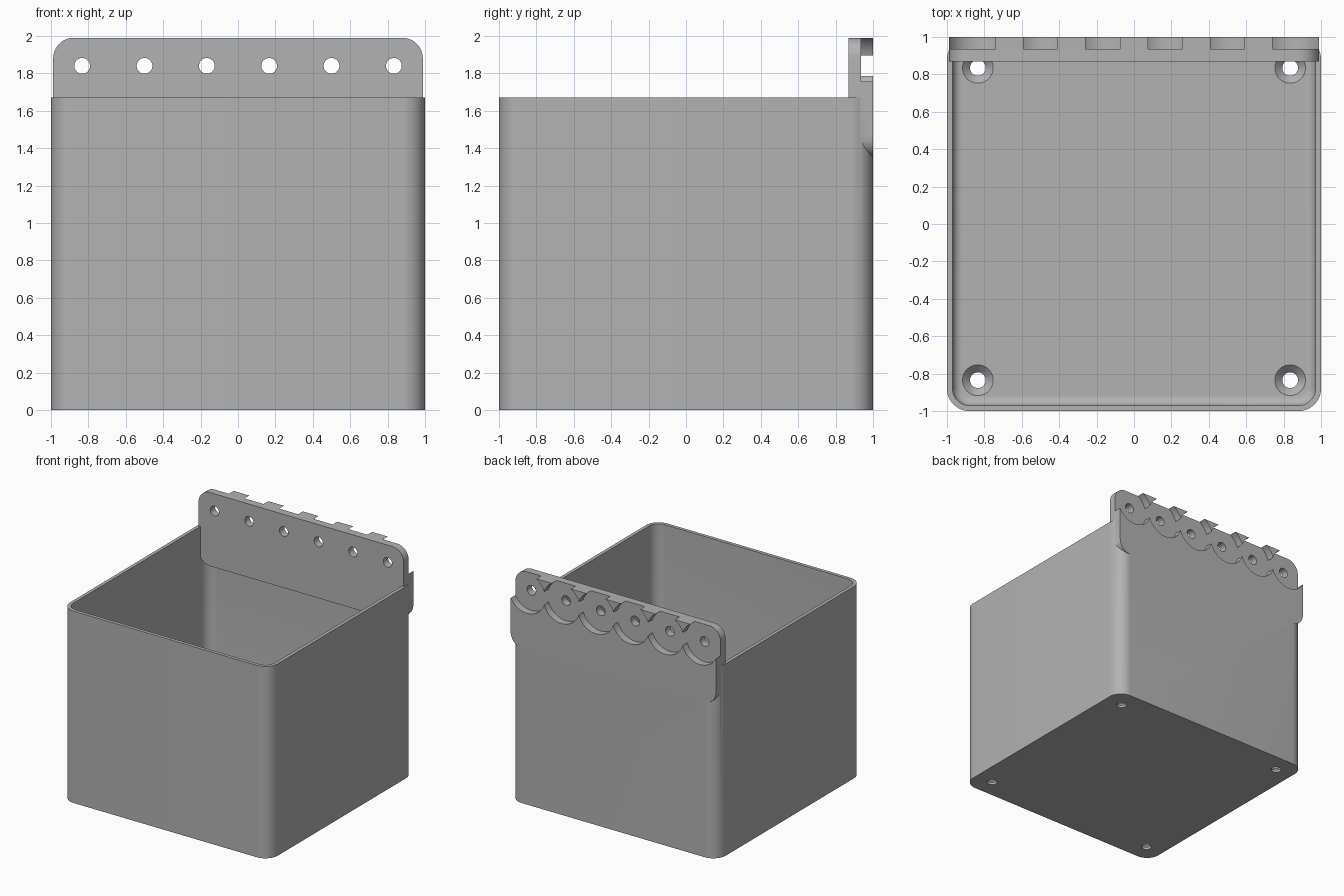
import bpy, bmesh
from math import sin, cos, pi, radians

cube = bpy.data.objects.get("Cube")
if cube:
    bpy.data.objects.remove(cube, do_unlink=True)

grey = bpy.data.materials.new("plain grey")
grey.use_nodes = True
colour = (0.45, 0.45, 0.45, 1)
grey.diffuse_color = colour
grey.node_tree.nodes["Principled BSDF"].inputs["Base Color"].default_value = colour


def rounded_rect(hx, hy, r, steps=12):
    """Outline of a rounded rectangle, counter-clockwise."""
    pts = []
    for k, (sx, sy) in enumerate([(1, 1), (-1, 1), (-1, -1), (1, -1)]):
        for i in range(steps + 1):
            a = (k + i / steps) * pi / 2
            pts.append((sx * (hx - r) + r * cos(a), sy * (hy - r) + r * sin(a)))
    return pts


def circle(cx, cy, r, n=48):
    return [(cx + r * cos(2 * pi * i / n), cy + r * sin(2 * pi * i / n)) for i in range(n)]


def loft(name, rings):
    """Closed solid skinned through rings of 3D points."""
    bm = bmesh.new()
    loops = [[bm.verts.new(p) for p in ring] for ring in rings]
    for a, b in zip(loops, loops[1:]):
        for i in range(len(a)):
            j = (i + 1) % len(a)
            bm.faces.new((a[i], a[j], b[j], b[i]))
    bm.faces.new(loops[0][::-1])
    bm.faces.new(loops[-1])
    bmesh.ops.recalc_face_normals(bm, faces=bm.faces)
    mesh = bpy.data.meshes.new(name)
    bm.to_mesh(mesh)
    bm.free()
    mesh.materials.append(grey)
    ob = bpy.data.objects.new(name, mesh)
    bpy.context.collection.objects.link(ob)
    return ob


def upright(outline, y):
    return [(x, y, z) for x, z in outline]


def level(outline, z):
    return [(x, y, z) for x, y in outline]


def combine(target, tool, operation):
    """Apply a boolean and discard the tool."""
    mod = target.modifiers.new("combine", 'BOOLEAN')
    mod.operation = operation
    mod.solver = 'EXACT'
    mod.object = tool
    bpy.context.view_layer.objects.active = target
    bpy.ops.object.modifier_apply(modifier=mod.name)
    bpy.data.objects.remove(tool, do_unlink=True)


# Open box: outer wall, rim, inner wall, filleted floor
height, wall, floor, fillet = 1.67, 0.03, 0.06, 0.05
outer = rounded_rect(1, 1, 0.12)
inner = 1 - wall
rings = [level(outer, 0), level(outer, height),
         level(rounded_rect(inner, inner, 0.09), height)]
for i in range(7):
    a = i / 6 * pi / 2
    inset = fillet * (1 - cos(a))
    rings.append(level(rounded_rect(inner - inset, inner - inset, 0.09 - inset),
                       floor + fillet * (1 - sin(a))))
box = loft("box", rings)

# Mounting plate across the back, rounded at all corners
top, bottom, front, step = 1.99, 1.35, 0.868, 0.935
middle = (top + bottom) / 2
plate_outline = [(x, z + middle) for x, z in rounded_rect(0.988, (top - bottom) / 2, 0.11)]
plate = loft("mounting_plate", [upright(plate_outline, front), upright(plate_outline, 1)])
combine(box, plate, 'UNION')

# Row of screw holes with round recesses behind
for i in range(6):
    x = (i - 2.5) / 3
    for r, y in ((0.176, step), (0.042, 0.8)):
        ring = circle(x, 1.84, r)
        combine(box, loft("cutter", [upright(ring, y), upright(ring, 1.1)]), 'DIFFERENCE')

# Countersunk holes in the floor
for x in (-0.835, 0.835):
    for y in (-0.835, 0.835):
        profile = [(0.042, -0.1), (0.042, floor - 0.04), (0.082, floor), (0.082, floor + 0.02)]
        cutter = loft("cutter", [level(circle(x, y, r), z) for r, z in profile])
        combine(box, cutter, 'DIFFERENCE')

# Smooth curves, crisp edges
bpy.ops.object.select_all(action='DESELECT')
box.select_set(True)
bpy.context.view_layer.objects.active = box
bpy.ops.object.shade_smooth_by_angle(angle=radians(30))
